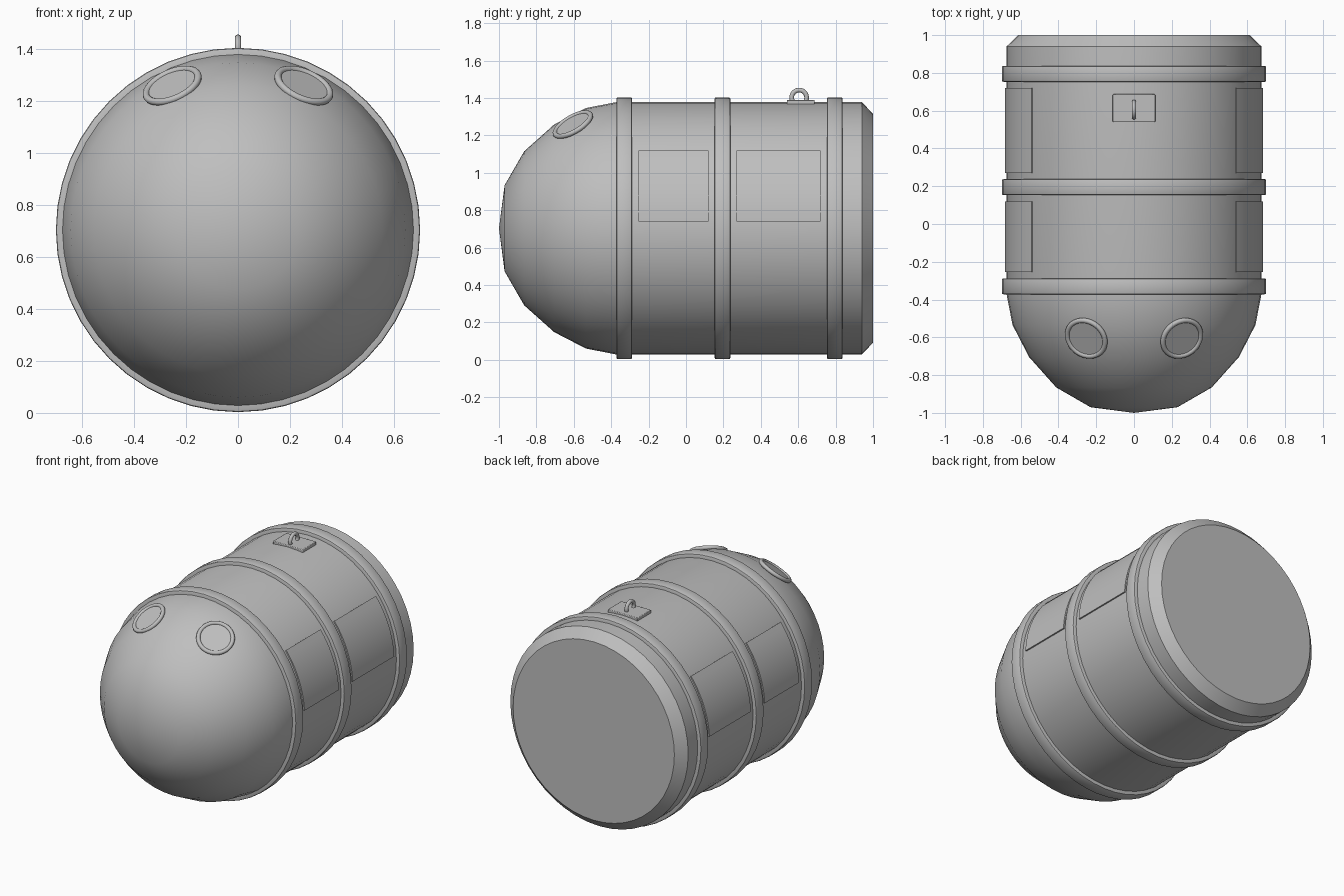
import bpy, bmesh, math
from mathutils import Vector

if "Cube" in bpy.data.objects:
    bpy.data.objects.remove(bpy.data.objects["Cube"])

CZ = 0.703      # height of the hull axis
SEG = 48

grey = bpy.data.materials.new("hull grey")
grey.diffuse_color = (0.52, 0.52, 0.52, 1)
grey.use_nodes = True
grey.node_tree.nodes["Principled BSDF"].inputs["Base Color"].default_value = grey.diffuse_color


def finish(obj, name, angle=35):
    obj.name = name
    obj.data.materials.clear()
    obj.data.materials.append(grey)
    bpy.ops.object.select_all(action='DESELECT')
    obj.select_set(True)
    bpy.context.view_layer.objects.active = obj
    bpy.ops.object.shade_smooth_by_angle(angle=math.radians(angle))
    return obj


def from_bmesh(bm, name, angle=35):
    bmesh.ops.recalc_face_normals(bm, faces=bm.faces)
    me = bpy.data.meshes.new(name)
    bm.to_mesh(me)
    bm.free()
    obj = bpy.data.objects.new(name, me)
    bpy.context.collection.objects.link(obj)
    return finish(obj, name, angle)


def lathe(name, profile, closed=False):
    """Spin (y, radius) points round the hull axis."""
    bm = bmesh.new()
    rows = []
    for y, r in profile:
        if r == 0:
            rows.append([bm.verts.new((0, y, CZ))] * SEG)
        else:
            rows.append([bm.verts.new((r * math.sin(2 * math.pi * i / SEG), y,
                                       CZ + r * math.cos(2 * math.pi * i / SEG)))
                         for i in range(SEG)])
    pairs = list(zip(rows, rows[1:]))
    if closed:
        pairs.append((rows[-1], rows[0]))
    for a, b in pairs:
        for i in range(SEG):
            j = (i + 1) % SEG
            bm.faces.new(list(dict.fromkeys((a[i], a[j], b[j], b[i]))))
    if not closed:
        bm.faces.new(rows[-1])
    return from_bmesh(bm, name)


# Hull with rounded nose and chamfered flat tail
lathe("hull", [(-1.0, 0), (-0.97, 0.23), (-0.865, 0.412), (-0.705, 0.555),
               (-0.535, 0.643), (-0.37, 0.675), (0.94, 0.675), (1.0, 0.612)])

# Three raised bands with softened edges
for name, y in (("front_band", -0.33), ("middle_band", 0.195), ("rear_band", 0.795)):
    w, r, b = 0.042, 0.70, 0.008
    lathe(name, [(y - w, 0.66), (y - w, r - b), (y - w + b * 0.3, r - b * 0.3),
                 (y - w + b, r), (y + w - b, r), (y + w - b * 0.3, r - b * 0.3),
                 (y + w, r - b), (y + w, 0.66)], closed=True)


# Curved plates on the flanks
def side_panel(name, side, y0, y1):
    bm = bmesh.new()
    a0, a1, n = math.asin(0.037 / 0.683), math.asin(0.415 / 0.683), 10
    rows = []
    for i in range(n + 1):
        a = a0 + (a1 - a0) * i / n
        rows.append([bm.verts.new((side * r * math.cos(a), y, CZ + r * math.sin(a)))
                     for r, y in ((0.665, y0), (0.683, y0), (0.683, y1), (0.665, y1))])
    for p, q in zip(rows, rows[1:]):
        for k in range(4):
            m = (k + 1) % 4
            bm.faces.new((p[k], p[m], q[m], q[k]))
    bm.faces.new(rows[0])
    bm.faces.new(rows[-1])
    from_bmesh(bm, name)


for side, label in ((-1, "left"), (1, "right")):
    side_panel(label + "_front_panel", side, -0.253, 0.12)
    side_panel(label + "_rear_panel", side, 0.27, 0.72)

    # Round window on the nose: rim and pane
    pos = Vector((side * 0.253, -0.605, 1.258))
    normal = Vector((side * 0.36, -0.47, 0.81)).normalized()
    rot = normal.to_track_quat('Z', 'Y').to_euler()
    bpy.ops.mesh.primitive_torus_add(major_radius=0.107, minor_radius=0.0135,
                                     major_segments=40, minor_segments=10,
                                     location=pos, rotation=rot)
    finish(bpy.context.object, label + "_window_rim", 60)
    bpy.ops.mesh.primitive_cylinder_add(radius=0.105, depth=0.008, vertices=40,
                                        location=pos, rotation=rot)
    finish(bpy.context.object, label + "_window_pane")

# Lifting lug: base plate and eye
bpy.ops.mesh.primitive_cube_add(size=1, location=(0, 0.613, 1.376))
plate = bpy.context.object
plate.scale = (0.225, 0.148, 0.026)
bpy.ops.object.transform_apply(location=False, rotation=False, scale=True)
bev = plate.modifiers.new("soft_edges", 'BEVEL')
bev.width, bev.segments = 0.004, 2
finish(plate, "lug_plate")
bpy.ops.mesh.primitive_torus_add(major_radius=0.040, minor_radius=0.0125,
                                 major_segments=24, minor_segments=10,
                                 location=(0, 0.605, 1.402),
                                 rotation=(0, math.pi / 2, 0))
finish(bpy.context.object, "lug_eye", 60)
